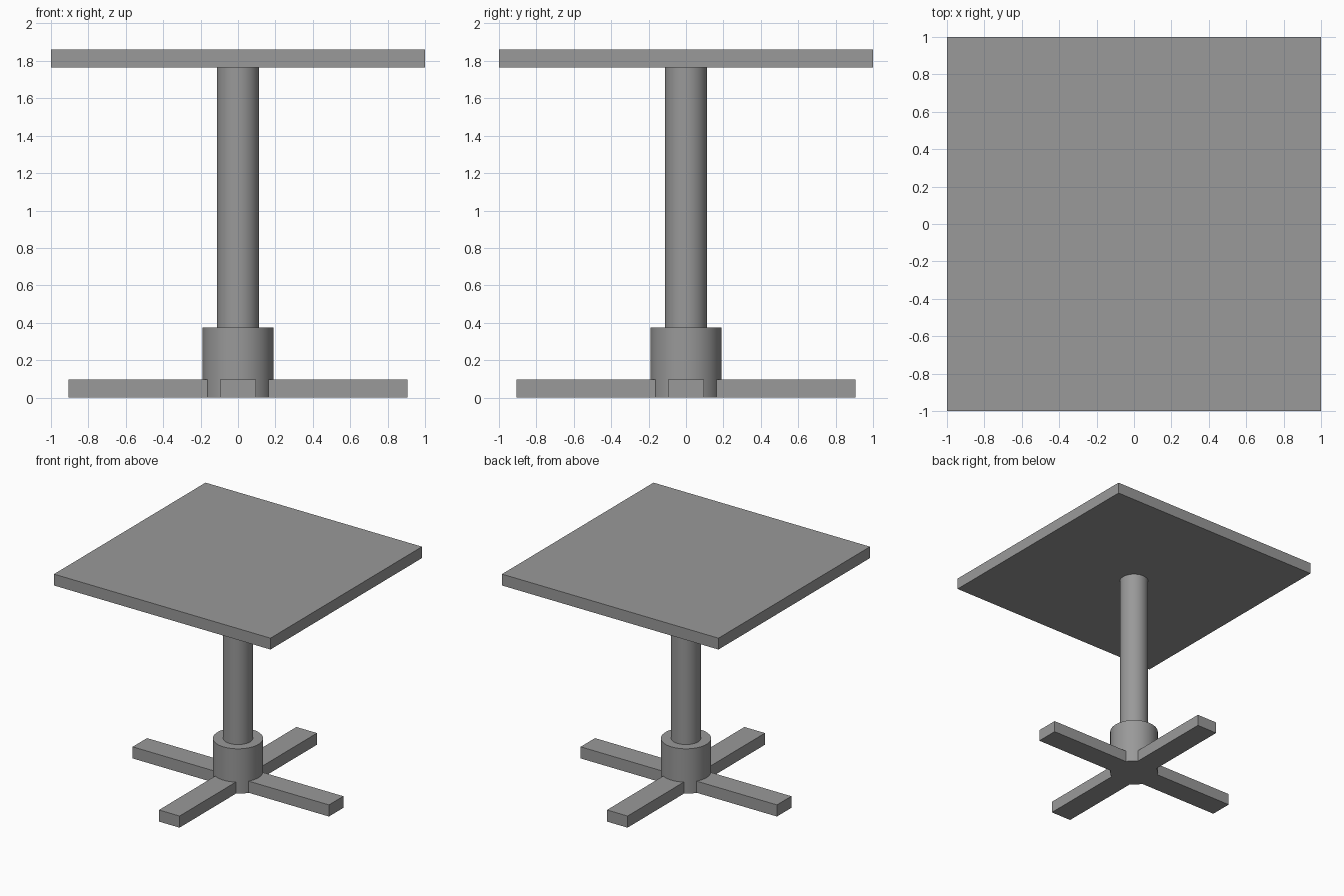
import bpy
import math
from mathutils import Matrix, Vector

# Remove the default cube
cube = bpy.data.objects.get("Cube")
if cube:
    bpy.data.objects.remove(cube, do_unlink=True)

# Single grey finish
grey = bpy.data.materials.new("plain_grey")
grey.use_nodes = True
colour = (0.32, 0.32, 0.32, 1)
grey.diffuse_color = colour
grey.node_tree.nodes["Principled BSDF"].inputs["Base Color"].default_value = colour


def box(name, low, high):
    """Box between two corners."""
    low, high = Vector(low), Vector(high)
    bpy.ops.mesh.primitive_cube_add(size=1)
    ob = bpy.context.object
    ob.name = name
    ob.data.transform(Matrix.Translation((low + high) / 2)
                      @ Matrix.Diagonal((high - low).to_4d()))
    ob.data.materials.append(grey)
    return ob


def cylinder(name, radius, bottom, top):
    """Smooth upright cylinder with sharp rims."""
    bpy.ops.mesh.primitive_cylinder_add(vertices=64, radius=radius, depth=top - bottom,
                                        location=(0, 0, (bottom + top) / 2))
    ob = bpy.context.object
    ob.name = name
    ob.data.materials.append(grey)
    bpy.ops.object.shade_smooth_by_angle(angle=math.radians(30))
    return ob


# Table top
TOP_UNDERSIDE = 1.765
box("table_top", (-1, -1, TOP_UNDERSIDE), (1, 1, 1.86))

# Central post standing in its collar
COLLAR_TOP = 0.375
COLLAR_RADIUS = 0.19
cylinder("post", 0.113, COLLAR_TOP, TOP_UNDERSIDE)
cylinder("base_collar", COLLAR_RADIUS, 0, COLLAR_TOP)

# Four feet, each starting where its sides meet the collar
HALF_WIDTH = 0.095
inner = math.sqrt(COLLAR_RADIUS ** 2 - HALF_WIDTH ** 2) - 0.002
for i, side in enumerate(("left", "back", "right", "front")):
    foot = box(side + "_foot", (inner, -HALF_WIDTH, 0), (0.907, HALF_WIDTH, 0.097))
    foot.rotation_euler.z = i * math.pi / 2
